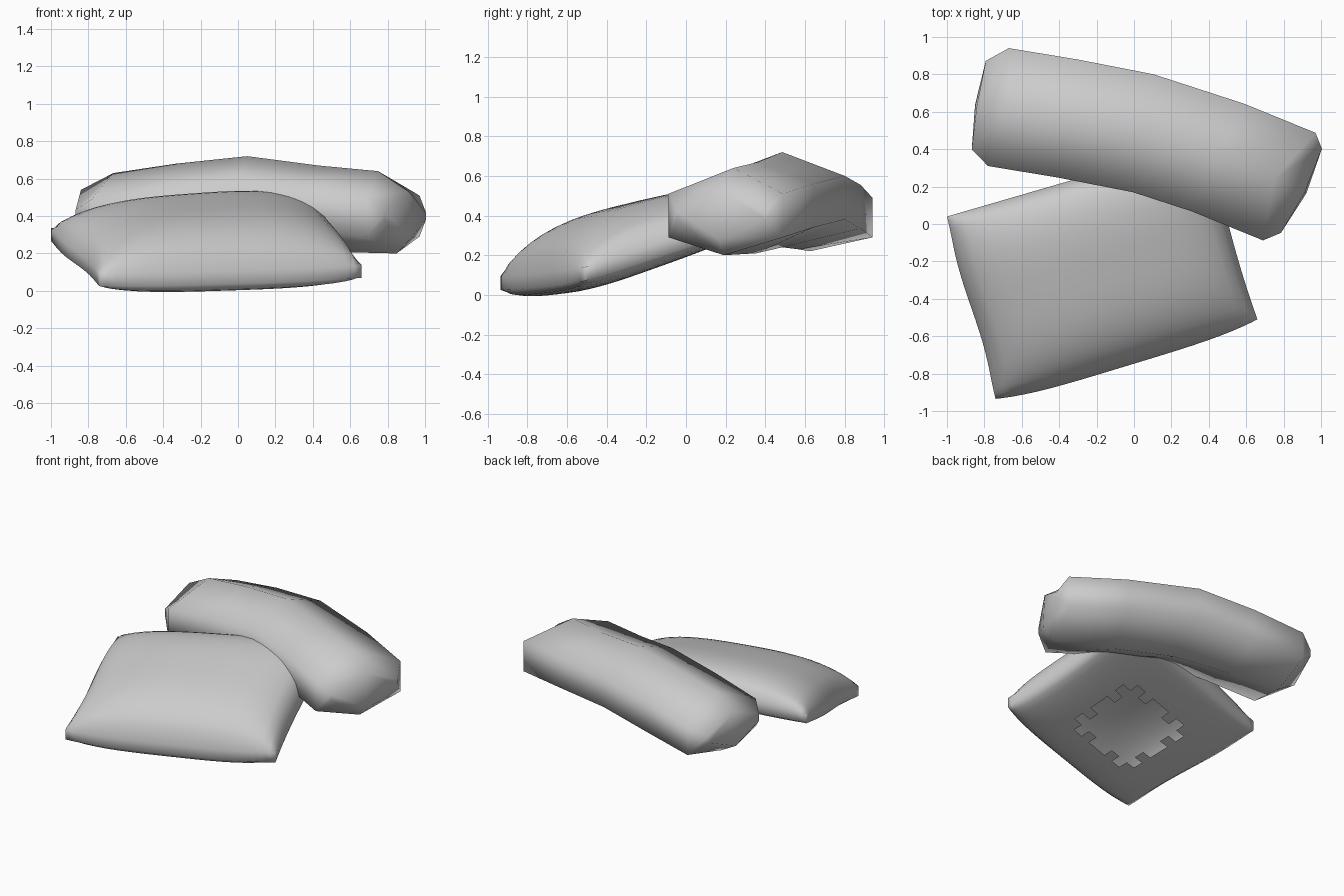
import bpy, bmesh, math
from mathutils import Vector

if "Cube" in bpy.data.objects:
    bpy.data.objects.remove(bpy.data.objects["Cube"])


def finish(bm, name):
    bmesh.ops.recalc_face_normals(bm, faces=bm.faces)
    for f in bm.faces:
        f.smooth = True
    me = bpy.data.meshes.new(name)
    bm.to_mesh(me)
    bm.free()
    ob = bpy.data.objects.new(name, me)
    bpy.context.collection.objects.link(ob)
    return ob


# Bolster: six-sided loft along a bent, arched axis
# ring: centre x, y, z, yaw, half width, side half height,
#       top height, bottom depth, top shift, bottom shift along the axis
RINGS = [
    (-.83, .635, .41, 9, .24, .025, .13, .12, -.01, -.02),
    (-.725, .625, .39, 10, .32, .10, .24, .17, .06, 0),
    (-.36, .565, .445, 10, .32, .11, .235, .215, .03, 0),
    (.05, .485, .49, 10, .32, .11, .23, .25, 0, 0),
    (.45, .355, .45, 26, .32, .11, .22, .24, -.02, 0),
    (.83, .20, .40, 26, .32, .11, .24, .20, -.09, .02),
    (.895, .177, .40, 26, .25, .02, .13, .12, .02, .03),
]
bm = bmesh.new()
loops = []
for x, y, z, yaw, w, s, t, b, st, sb in RINGS:
    a = math.radians(yaw)
    side = Vector((math.sin(a), math.cos(a), 0))
    axis = Vector((math.cos(a), -math.sin(a), 0))
    c = Vector((x, y, z))
    section = [(0, t, st), (w, s, 0), (w, -s, 0),
               (0, -b, sb), (-w, -s, 0), (-w, s, 0)]
    loops.append([bm.verts.new(c + side * d + axis * k + Vector((0, 0, h)))
                  for d, h, k in section])
for a, b in zip(loops, loops[1:]):
    for i in range(6):
        j = (i + 1) % 6
        bm.faces.new((a[i], a[j], b[j], b[i]))
for end in (loops[0], loops[-1]):
    # cap as two quads, creased from top to bottom
    bm.faces.new((end[0], end[1], end[2], end[3]))
    bm.faces.new((end[3], end[4], end[5], end[0]))
finish(bm, "bolster")

# Square pillow: two puffed sheets joined at the rim, tilted up at the back
N = 20
A, B = Vector((-1.0, .04, .30)), Vector((-.74, -.935, .06))
C, D = Vector((.66, -.51, .105)), Vector((.41, .45, .42))


def pillow_point(i, j, upper):
    s, t = 2 * i / N - 1, 2 * j / N - 1
    # rows crowd towards the rim so the edge turns over roundly
    u = .5 * s + .5 * math.sin(s * math.pi / 2)
    v = .5 * t + .5 * math.sin(t * math.pi / 2)
    f = math.sqrt(max(0, (1 - abs(u) ** 3) * (1 - abs(v) ** 3)))
    # right side drawn in, front side bulging, corners pulled out
    pu = (u + 1) / 2 - .015 * (1 - v * v) * (u + 1) / 2
    pu += .008 * (1 - v ** 4) * (u - 1) / 2 * math.sin(math.pi * v)
    pv = (v + 1) / 2 - .035 * (1 - u ** 4) * (1 - v) / 2
    p = B.lerp(C, pu).lerp(A.lerp(D, pu), pv)
    puff, rim = (.235 - .035 * pv, .035) if upper else (-.095 + .05 * pv, -.035)
    return p + Vector((0, 0, puff * f + rim))


bm = bmesh.new()
sheets = [[[bm.verts.new(pillow_point(i, j, upper)) for j in range(N + 1)]
           for i in range(N + 1)] for upper in (True, False)]
top, bottom = sheets
for i in range(N):
    for j in range(N):
        for k, g in enumerate(sheets):
            # ragged opening in the middle of the underside
            u, v = abs(i + .5 - N / 2), abs(j + .5 - N / 2)
            reach = 4 if int(min(u, v)) % 2 == 0 else 3
            if k == 1 and max(u, v) < reach:
                continue
            bm.faces.new((g[i][j], g[i + 1][j], g[i + 1][j + 1], g[i][j + 1]))
# Rim band
border = ([(i, 0) for i in range(N)] + [(N, j) for j in range(N)]
          + [(i, N) for i in range(N, 0, -1)] + [(0, j) for j in range(N, 0, -1)])
for (a, b), (c, d) in zip(border, border[1:] + border[:1]):
    bm.faces.new((top[a][b], bottom[a][b], bottom[c][d], top[c][d]))
finish(bm, "square_pillow")
